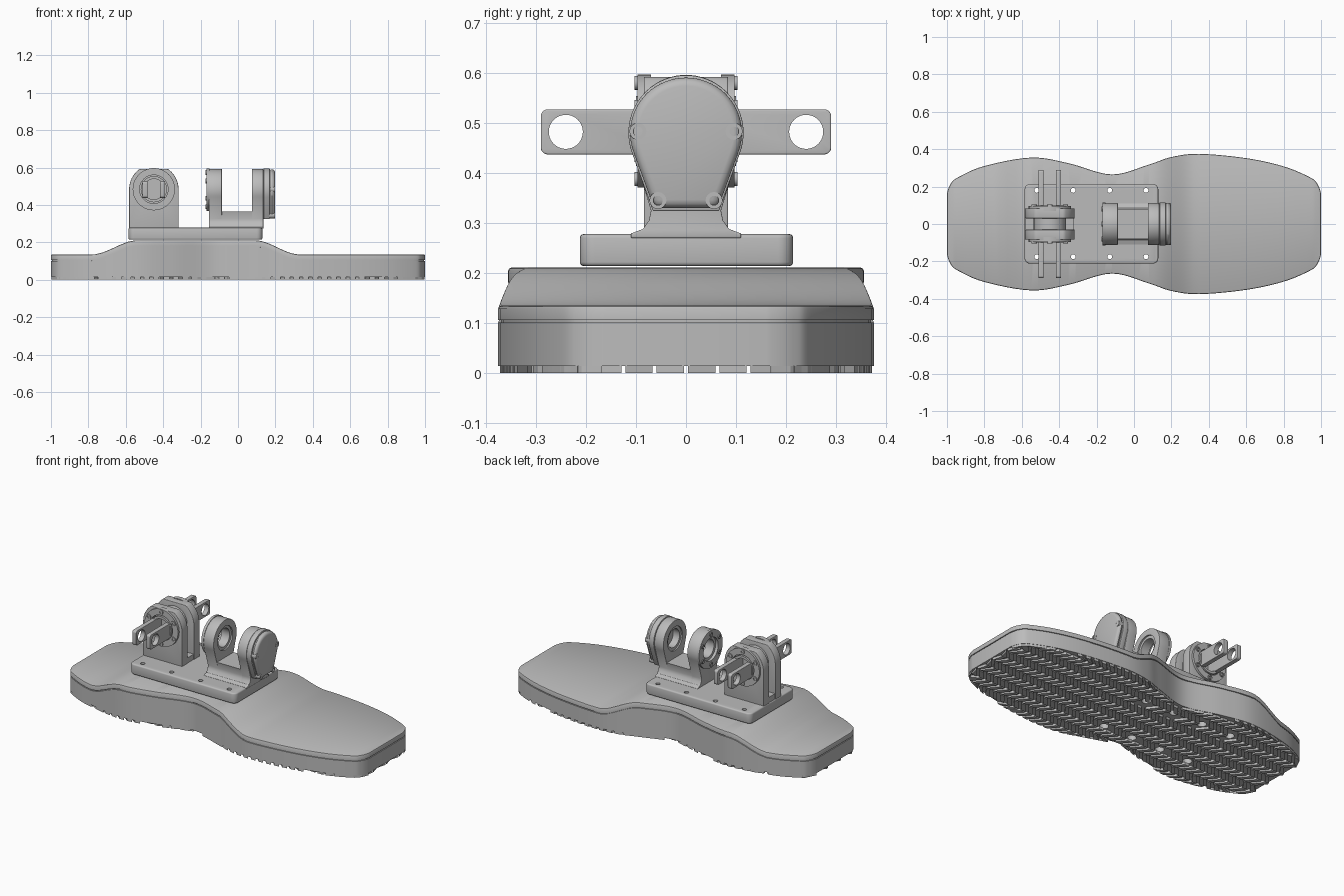
import bpy, bmesh, math
from mathutils import Vector

if "Cube" in bpy.data.objects:
    bpy.data.objects.remove(bpy.data.objects["Cube"], do_unlink=True)

grey = bpy.data.materials.new("machined grey")
grey.use_nodes = True
COLOUR = (0.5, 0.5, 0.5, 1)
grey.diffuse_color = COLOUR
grey.node_tree.nodes["Principled BSDF"].inputs["Base Color"].default_value = COLOUR


def place(axis, u, v, t):
    return {"x": (t, u, v), "y": (u, t, v), "z": (u, v, t)}[axis]


def finish(bm, name):
    bmesh.ops.remove_doubles(bm, verts=bm.verts, dist=1e-5)
    bmesh.ops.recalc_face_normals(bm, faces=bm.faces)
    mesh = bpy.data.meshes.new(name)
    bm.to_mesh(mesh)
    bm.free()
    obj = bpy.data.objects.new(name, mesh)
    bpy.context.collection.objects.link(obj)
    mesh.materials.append(grey)
    return obj


def bake(obj):
    graph = bpy.context.evaluated_depsgraph_get()
    graph.update()
    mesh = bpy.data.meshes.new_from_object(obj.evaluated_get(graph))
    obj.modifiers.clear()
    obj.data = mesh


def smooth(obj):
    bpy.ops.object.select_all(action="DESELECT")
    obj.select_set(True)
    bpy.context.view_layer.objects.active = obj
    bpy.ops.object.shade_smooth_by_angle(angle=math.radians(32))
    return obj


def prism(name, pts, a, b, axis, bevel=0.0):
    """Extrude a flat outline between a and b along an axis."""
    bm = bmesh.new()
    rings = [[bm.verts.new(place(axis, u, v, t)) for u, v in pts] for t in (a, b)]
    for ring in rings:
        bm.faces.new(ring)
    n = len(pts)
    for i in range(n):
        j = (i + 1) % n
        bm.faces.new((rings[0][i], rings[0][j], rings[1][j], rings[1][i]))
    obj = finish(bm, name)
    if bevel:
        mod = obj.modifiers.new("edge", "BEVEL")
        mod.width, mod.segments, mod.angle_limit = bevel, 3, math.radians(40)
        bake(obj)
    return smooth(obj)


def lathe(name, profile, axis, u, v, steps=40):
    """Spin a closed (radius, distance) profile about an axis through u, v."""
    bm = bmesh.new()
    rings = []
    for k in range(steps):
        c, s = math.cos(math.tau * k / steps), math.sin(math.tau * k / steps)
        rings.append([bm.verts.new(place(axis, u + r * c, v + r * s, t)) for r, t in profile])
    n = len(profile)
    for k in range(steps):
        p, q = rings[k], rings[(k + 1) % steps]
        for i in range(n):
            j = (i + 1) % n
            if profile[i][0] or profile[j][0]:
                bm.faces.new((p[i], p[j], q[j], q[i]))
    bmesh.ops.dissolve_degenerate(bm, dist=1e-6, edges=bm.edges)
    return smooth(finish(bm, name))


def rod(name, r, a, b, axis, u, v, steps=40):
    return lathe(name, [(0, a), (r, a), (r, b), (0, b)], axis, u, v, steps)


def tube(name, r, bore, a, b, axis, u, v):
    return lathe(name, [(bore, a), (r, a), (r, b), (bore, b)], axis, u, v)


def screw(name, r, a, b, axis, u, v):
    mid = (a + b) / 2
    return lathe(name, [(0, a), (r, a), (r, b), (r * .55, b), (r * .55, mid), (0, mid)], axis, u, v, 16)


def cut(obj, *cutters):
    for c in cutters:
        mod = obj.modifiers.new("cut", "BOOLEAN")
        mod.operation, mod.solver, mod.object = "DIFFERENCE", "EXACT", c
        bake(obj)
        bpy.data.objects.remove(c, do_unlink=True)
    return smooth(obj)


def arc(cu, cv, r, start, end, n):
    angles = [math.radians(start + (end - start) * i / n) for i in range(n + 1)]
    return [(cu + r * math.cos(a), cv + r * math.sin(a)) for a in angles]


def round_rect(u0, u1, v0, v1, r):
    return (arc(u1 - r, v1 - r, r, 0, 90, 6) + arc(u0 + r, v1 - r, r, 90, 180, 6)
            + arc(u0 + r, v0 + r, r, 180, 270, 6) + arc(u1 - r, v0 + r, r, 270, 360, 6))


# Foot outline, one side from heel to toe
keys = [(-1, .1), (-1, .16), (-.98, .215), (-.94, .25), (-.8, .31), (-.55, .355), (-.35, .325),
        (-.12, .265), (.08, .318), (.2, .358), (.35, .375), (.6, .352), (.8, .308), (.94, .25),
        (.98, .215), (1, .16), (1, .1)]
keys = [Vector(k) for k in keys]
side = []
for p, q, r, s in zip(keys, keys[1:], keys[2:], keys[3:]):
    for k in range(6):
        t = k / 6
        side.append((2 * q + (r - p) * t + (2 * p - 5 * q + 4 * r - s) * t * t
                     + (3 * q - p - 3 * r + s) * t ** 3) / 2)
side.append(keys[-2])


def half_width(x):
    for p, q in zip(side, side[1:]):
        if p.x <= x <= q.x and q.x > p.x:
            return p.y + (q.y - p.y) * (x - p.x) / (q.x - p.x)
    return 0


def ease(x, a, b):
    t = max(0, min(1, (x - a) / (b - a)))
    return t * t * (3 - 2 * t)


def top_height(x):
    return .135 + .076 * (ease(x, -.78, -.54) - ease(x, .09, .33))


# Foot body: stacked outlines with a seam groove and softened top edge
bm = bmesh.new()
ext = [keys[0]] + side + [keys[-1]]
normals = []
for p, q in zip(ext, ext[2:]):
    d = (q - p).normalized()
    normals.append(Vector((-d.y, d.x)))
layers = [(None, 0), (.034, 0), (.034, .006), (.029, .006), (.029, 0), (.006, 0), (.002, .002), (0, .006)]
rings = []
for drop, inset in layers:
    pts = [p - nrm * inset for p, nrm in zip(side, normals)]
    loop = [(p.x, s * p.y) for s, seq in ((1, pts), (-1, pts[::-1])) for p in seq]
    rings.append([bm.verts.new((x, y, .014 if drop is None else top_height(x) - drop)) for x, y in loop])
n = len(rings[0])
for low, high in zip(rings, rings[1:]):
    for i in range(n):
        j = (i + 1) % n
        bm.faces.new((low[i], low[j], high[j], high[i]))
for ring in (rings[0], rings[-1]):
    for i in range(n // 2 - 1):
        bm.faces.new((ring[i], ring[i + 1], ring[n - 2 - i], ring[n - 1 - i]))
foot = finish(bm, "foot_body")

# Mounting plate and its through holes
plate = prism("mounting_plate", round_rect(-.585, .13, -.212, .214, .03), .214, .278, "z", .008)
holes = [(x, y) for x in (-.52, -.325, -.13, .064) for y in (-.175, .18)]
cut(foot, *[rod("cutter", r, -.1, h, "z", x, y, 20) for x, y in holes for r, h in ((.013, .4), (.026, .08))])
cut(plate, *[rod("cutter", .013, .1, .4, "z", x, y, 20) for x, y in holes])

# Herringbone tread lugs
bm = bmesh.new()
ROW, PITCH, SLANT, THICK = .0625, .05, .045, .03
for row in range(-6, 6):
    y0, y1 = row * ROW + .004, (row + 1) * ROW - .004
    lean = SLANT if row % 2 else -SLANT
    for k in range(-20, 20):
        x0 = k * PITCH + PITCH / 2 - lean / 2
        foot_pts = []
        for x, y in ((x0, y0), (x0 + THICK, y0), (x0 + lean + THICK, y1), (x0 + lean, y1)):
            x = max(-.998, min(.998, x))
            w = half_width(x) - .002
            foot_pts.append(Vector((x, max(-w, min(w, y)))))
        mid = sum(foot_pts, Vector((0, 0))) / 4
        thin = (foot_pts[3] - foot_pts[0]).y < .012 or (foot_pts[2] - foot_pts[1]).y < .012
        if thin or any((mid - Vector(h)).length < .042 for h in holes):
            continue
        lo = [bm.verts.new((*p, 0)) for p in foot_pts]
        hi = [bm.verts.new((*p, .015)) for p in foot_pts]
        bm.faces.new(lo)
        for i in range(4):
            bm.faces.new((lo[i], lo[i - 1], hi[i - 1], hi[i]))
finish(bm, "tread_lugs")

# Rear clevis: two arched cheeks with ringed bores, hub and fork arms
CX, CZ = -.45, .484
arch = [(CX + .132, .27)] + [(x, min(z, .592)) for x, z in arc(CX, CZ, .132, 0, 180, 40)] + [(CX - .132, .27)]
for s, label in ((1, "back"), (-1, "front")):
    cheek = prism(label + "_cheek", arch, s * .03, s * .084, "y", .003)
    cut(cheek, rod("cutter", .085, -.2, .2, "y", CX, CZ))
    tube(label + "_bearing_flange", .113, .076, s * .07, s * .097, "y", CX, CZ)
    tube(label + "_bearing_ring", .07, .055, s * .02, s * .1, "y", CX, CZ)
    for a in (30, 90, 150, 210, 270, 330):
        u, v = arc(CX, CZ, .096, a, a, 1)[0]
        screw(label + "_flange_screw", .014, s * .085, s * .103, "y", u, v)
    for px in (-.497, -.403):
        ya, yb = sorted((s * .04, s * .29))
        arm = prism(label + "_fork_arm", round_rect(ya, yb, .437, .527, .014), px - .014, px + .014, "x", .003)
        cut(arm, rod("cutter", .034, -1, 1, "x", s * .24, .482))
rod("clevis_hub", .086, -.045, .045, "y", CX, CZ)
prism("clevis_foot", round_rect(CX - .13, CX + .13, -.08, .08, .01), .27, .31, "z")

# Front bracket: flared neck, two bored uprights and a cover
flare = [(.07, .325), (.074, .305), (.086, .288), (.11, .279), (.11, .27)]
left_flare = [(-u, v) for u, v in flare]
upright = arc(0, .48, .112, -20, 200, 40) + left_flare + flare[::-1]
floor = [(.08, .365), (-.08, .365)] + left_flare + flare[::-1]
prism("bracket_floor", floor, -.15, .12, "x")
inner = prism("inner_upright", upright, -.155, -.086, "x", .003)
cut(inner, rod("cutter", .072, -.3, 0, "x", 0, .482))
outer = prism("outer_upright", upright, .074, .135, "x", .003)
cut(outer, rod("cutter", .072, 0, .125, "x", 0, .482))
tube("inner_flange", .114, .07, -.168, -.153, "x", 0, .482)
tube("inner_bearing", .073, .055, -.15, -.095, "x", 0, .482)
tube("outer_bearing", .073, .055, .082, .128, "x", 0, .482)
for a in range(0, 360, 60):
    u, v = arc(0, .482, .092, a + 30, a + 30, 1)[0]
    screw("inner_flange_screw", .013, -.16, -.173, "x", u, v)

# Teardrop cover
drop = arc(0, .48, .115, -20, 200, 40) + [(-.066, .324), (.066, .324)]
prism("cover_rim", drop, .137, .17, "x", .003)
prism("cover_cap", [(u * .97, .475 + (v - .475) * .96) for u, v in drop], .165, .198, "x", .018)
for s in (-1, 1):
    for y, z in ((.096, .483), (.056, .345)):
        screw("cover_screw", .017, .165, .199, "x", s * y, z)
